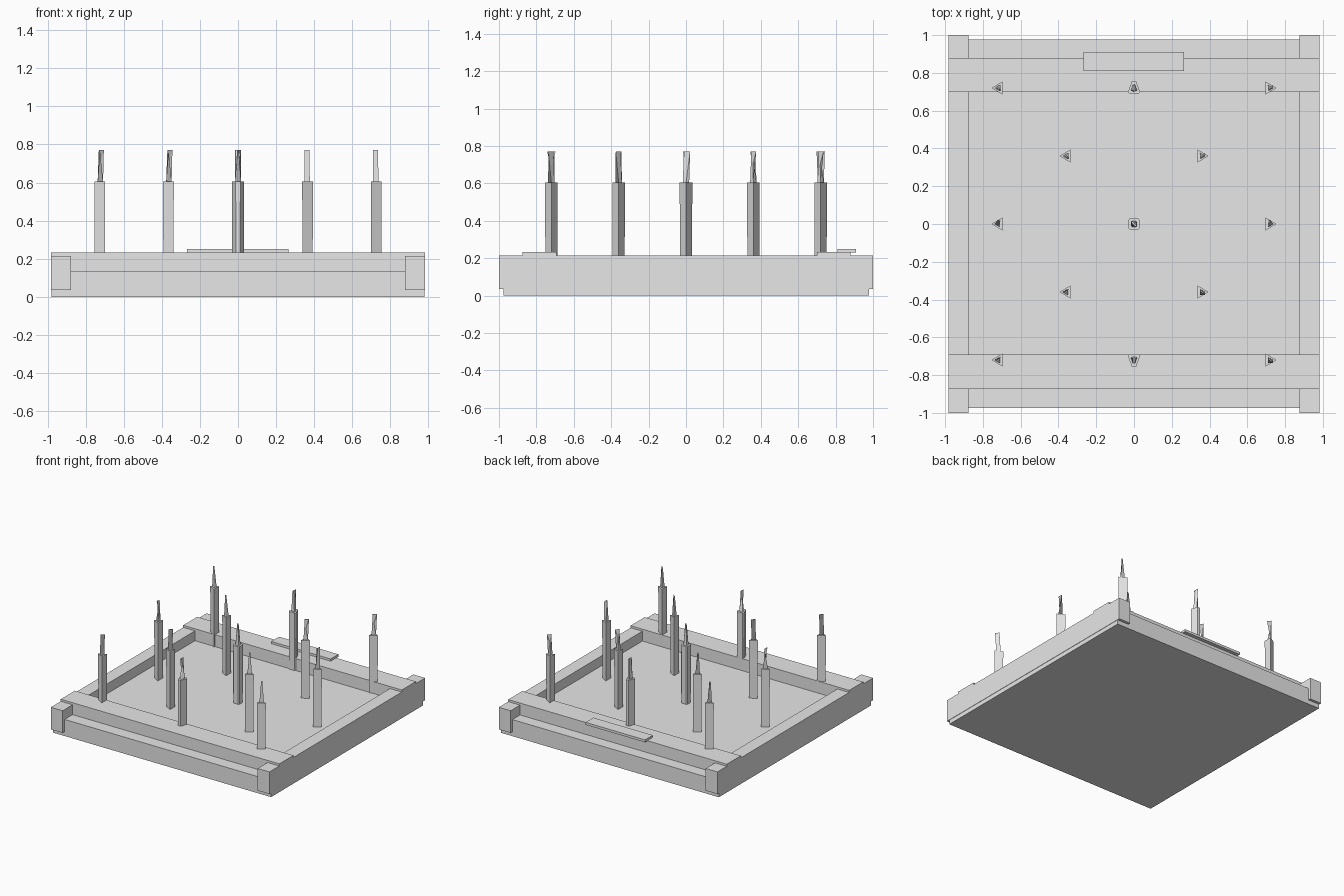
import bpy, bmesh, math
from mathutils import Vector

old = bpy.data.objects.get("Cube")
if old:
    bpy.data.objects.remove(old, do_unlink=True)

grey = bpy.data.materials.new("light_grey")
grey.use_nodes = True
grey.diffuse_color = (0.8, 0.8, 0.8, 1)
grey.node_tree.nodes["Principled BSDF"].inputs["Base Color"].default_value = (0.8, 0.8, 0.8, 1)


def finish(name, bm):
    bmesh.ops.recalc_face_normals(bm, faces=bm.faces)
    mesh = bpy.data.meshes.new(name)
    bm.to_mesh(mesh)
    bm.free()
    mesh.materials.append(grey)
    obj = bpy.data.objects.new(name, mesh)
    bpy.context.collection.objects.link(obj)
    return obj


def box(name, low, high):
    low, high = Vector(low), Vector(high)
    bm = bmesh.new()
    bmesh.ops.create_cube(bm, size=1)
    for v in bm.verts:
        v.co = (low + high) / 2 + v.co * (high - low)
    return finish(name, bm)


def loft(bm, rings):
    # closed skin through stacked (outline, height) rings
    loops = [[bm.verts.new((x, y, z)) for x, y in pts] for pts, z in rings]
    n = len(loops[0])
    for a, b in zip(loops, loops[1:]):
        for i in range(n):
            j = (i + 1) % n
            bm.faces.new((a[i], a[j], b[j], b[i]))
    bm.faces.new(loops[0][::-1])
    bm.faces.new(loops[-1])


FLOOR, SHOULDER, TIP = 0.135, 0.605, 0.77


def sliver(n, angle):
    # thin cross-section of n points, long along the angle
    pts = []
    for i in range(n):
        t = math.tau * i / n
        u, w = 0.022 * math.cos(t), 0.005 * math.sin(t)
        pts.append((u * math.cos(angle) - w * math.sin(angle),
                    u * math.sin(angle) + w * math.cos(angle)))
    return pts


def post(name, x, y, outline, angle):
    bm = bmesh.new()
    loft(bm, [([(px * 0.93, py * 0.93) for px, py in outline], FLOOR), (outline, SHOULDER)])
    small = [(px * 0.5, py * 0.5) for px, py in outline]
    loft(bm, [(small, SHOULDER), (sliver(len(outline), angle), TIP)])
    obj = finish(name, bm)
    obj.location = (x, y, 0)


# Board and raised frame
box("base_board", (-0.98, -0.975, 0), (0.98, 0.978, FLOOR))
for side, s in (("left", 1), ("right", -1)):
    a, b = sorted((0.877 * s, 0.983 * s))
    box(side + "_side_rail", (a, -1, 0.035), (b, 1, 0.215))
box("front_rail", (-0.983, -0.873, 0.13), (0.983, -0.692, 0.232))
box("back_rail", (-0.983, 0.7, 0.13), (0.983, 0.88, 0.232))
box("back_plate", (-0.268, 0.81, 0.23), (0.266, 0.91, 0.25))

# Post outlines: triangle towards +x, wedge towards +y, chamfered square
triangle = [(0.034, 0), (-0.023, 0.034), (-0.023, -0.034)]
wedge = [(0.012, 0.034), (-0.012, 0.034), (-0.032, -0.022), (-0.026, -0.03),
         (0.026, -0.03), (0.032, -0.022)]
square = [(sx * a, sy * b) for sx, sy, order in
          ((1, 1, 1), (-1, 1, -1), (-1, -1, 1), (1, -1, -1))
          for a, b in ((0.03, 0.022), (0.022, 0.03))[::order]]

# Thirteen posts in a staggered pattern
post("centre_post", 0, 0, square, -math.pi / 4)
for s, end in ((1, "back"), (-1, "front")):
    post(end + "_middle_post", 0, 0.72 * s, [(x, y * s) for x, y in wedge], math.pi / 2)
for s, side in ((1, "left"), (-1, "right")):
    outline = [(x * s, y) for x, y in triangle]
    post(side + "_middle_post", 0.72 * s, 0, outline, math.pi / 2)
    for t, end in ((1, "back"), (-1, "front")):
        for r, kind in ((0.72, "corner"), (0.36, "inner")):
            post(f"{end}_{side}_{kind}_post", r * s, r * t, outline, math.pi / 4 * s * t)
